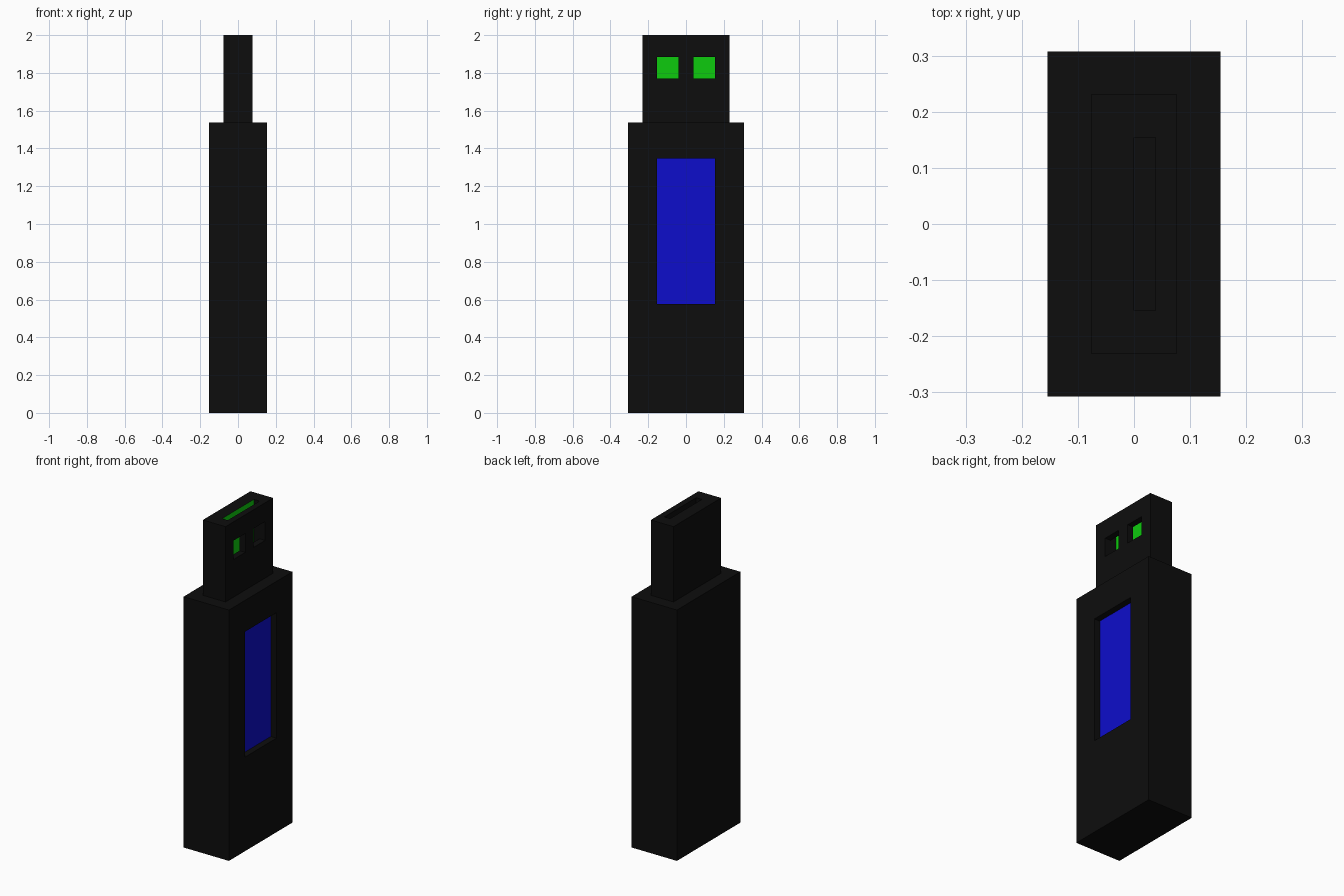
import bpy, bmesh
from mathutils import Vector

if "Cube" in bpy.data.objects:
    bpy.data.objects.remove(bpy.data.objects["Cube"])

U = 2 / 52  # the stick fits a regular grid of 52 units in height


def material(name, rgb):
    m = bpy.data.materials.new(name)
    m.diffuse_color = (*rgb, 1)
    m.use_nodes = True
    m.node_tree.nodes["Principled BSDF"].inputs["Base Color"].default_value = m.diffuse_color
    return m


BLACK = material("black_plastic", (0.004, 0.004, 0.004))
BLUE = material("blue_label", (0.004, 0.004, 0.6))
GREEN = material("green_contact", (0.004, 0.6, 0.004))


def box(name, lo, hi, mats=(BLACK,)):
    """Box between two corners given in grid units."""
    lo, hi = Vector(lo) * U, Vector(hi) * U
    bm = bmesh.new()
    bmesh.ops.create_cube(bm, size=1)
    bmesh.ops.scale(bm, vec=hi - lo, verts=bm.verts)
    bmesh.ops.translate(bm, vec=(lo + hi) / 2, verts=bm.verts)
    me = bpy.data.meshes.new(name)
    bm.to_mesh(me)
    bm.free()
    for m in mats:
        me.materials.append(m)
    ob = bpy.data.objects.new(name, me)
    bpy.context.collection.objects.link(ob)
    return ob


def cut(ob, lo, hi):
    """Subtract a box from an object and discard the cutter."""
    cutter = box("cutter", lo, hi)
    cutter.hide_render = True
    mod = ob.modifiers.new("cut", 'BOOLEAN')
    mod.operation, mod.solver, mod.object = 'DIFFERENCE', 'EXACT', cutter
    bpy.context.view_layer.objects.active = ob
    bpy.ops.object.modifier_apply(modifier=mod.name)
    bpy.data.objects.remove(cutter)


def paint_recess(ob, x):
    """Second material on right-facing faces lying at depth x."""
    for p in ob.data.polygons:
        deep = p.normal.x > 0.9 and abs(p.center.x - x * U) < 0.1 * U
        p.material_index = 1 if deep else 0


# Body with a recessed label on the right side
body = box("body", (-4, -8, 0), (4, 8, 40), (BLACK, BLUE))
cut(body, (3, -4, 15), (6, 4, 35))
paint_recess(body, 3)

# Plug with an open slot in the end and two windows into it
plug = box("plug", (-2, -6, 40), (2, 6, 52), (BLACK, GREEN))
cut(plug, (0, -4, 41), (1, 4, 54))
for side in (-1, 1):
    y0, y1 = sorted((side * 1, side * 4))
    cut(plug, (0.5, y0, 46), (4, y1, 49))
paint_recess(plug, 0)
